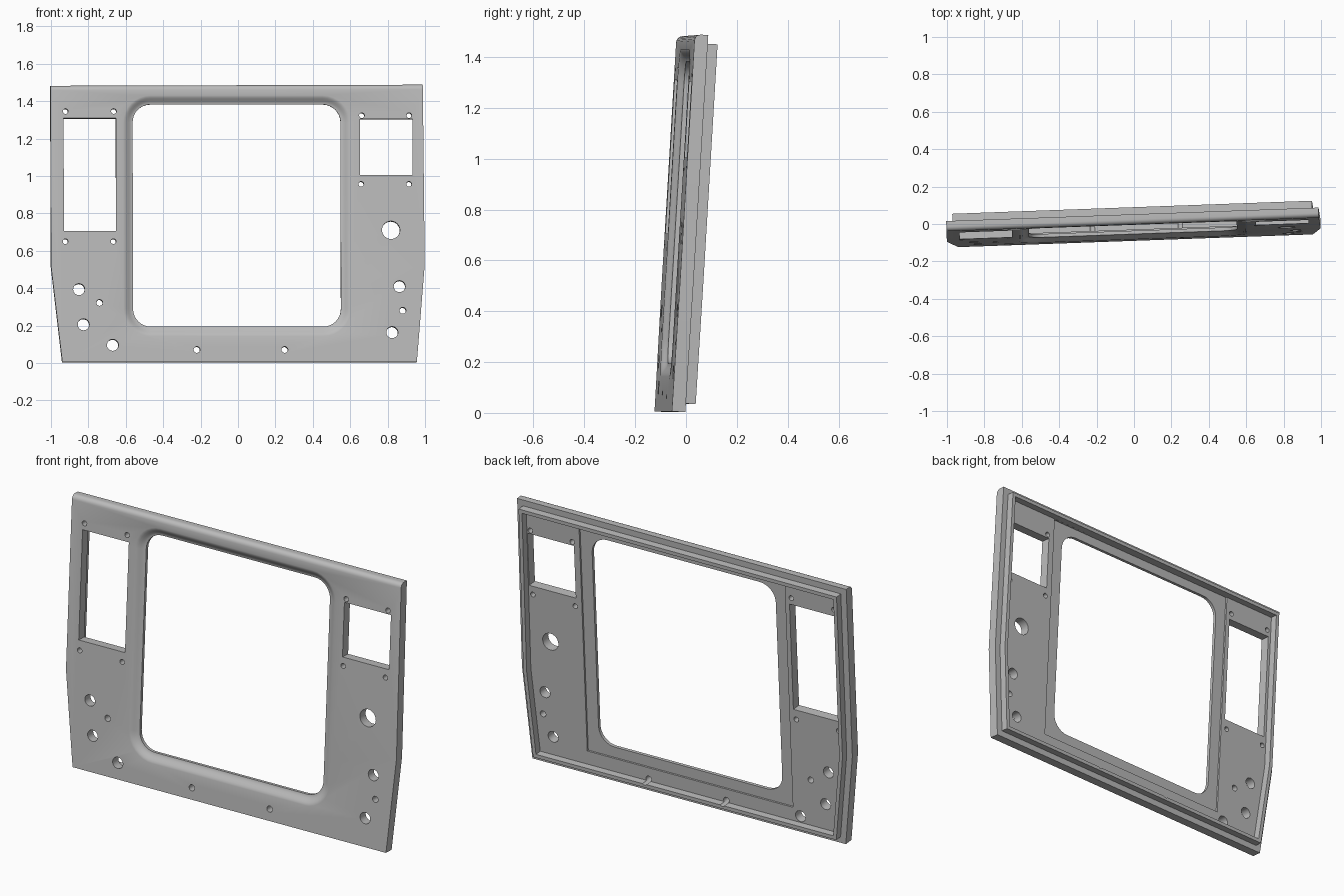
import bpy, bmesh, math
from mathutils import Matrix

if "Cube" in bpy.data.objects:
    bpy.data.objects.remove(bpy.data.objects["Cube"], do_unlink=True)

THICK = 0.053   # panel depth
FLANGE = 0.093  # depth at the back of the rear flange
OUTLINE = [(-0.94, 0), (0.957, 0), (1, 0.52), (0.992, 1.486), (-1, 1.48), (-1, 0.52)]

paint = bpy.data.materials.new("grey_metal")
paint.use_nodes = True
grey = (0.5, 0.5, 0.5, 1)
paint.diffuse_color = grey
paint.node_tree.nodes["Principled BSDF"].inputs["Base Color"].default_value = grey


def loft(bm, sections):
    """Closed solid through (depth, outline) sections; outlines are x, z loops."""
    rings = [[bm.verts.new((x, d, z)) for x, z in loop] for d, loop in sections]
    n = len(rings[0])
    for a, b in zip(rings, rings[1:]):
        for i in range(n):
            j = (i + 1) % n
            bm.faces.new((a[i], a[j], b[j], b[i]))
    bm.faces.new(rings[0][::-1])
    bm.faces.new(rings[-1])


def prism(bm, loop, d0, d1):
    loft(bm, [(d0, loop), (d1, loop)])


def box(x0, x1, z0, z1):
    return [(x0, z0), (x1, z0), (x1, z1), (x0, z1)]


def circle(x, z, r, n=24):
    return [(x + r * math.cos(math.tau * i / n), z + r * math.sin(math.tau * i / n))
            for i in range(n)]


def rounded(x0, x1, z0, z1, r, steps=8):
    loop = []
    corners = [(x1 - r, z1 - r), (x0 + r, z1 - r), (x0 + r, z0 + r), (x1 - r, z0 + r)]
    for k, (cx, cz) in enumerate(corners):
        for i in range(steps + 1):
            a = math.pi / 2 * (k + i / steps)
            loop.append((cx + r * math.cos(a), cz + r * math.sin(a)))
    return loop


def inset(loop, amount):
    """Offset a counter-clockwise outline inwards."""
    out = []
    n = len(loop)
    for i in range(n):
        (ax, az), (bx, bz), (cx, cz) = loop[i - 1], loop[i], loop[(i + 1) % n]
        l1, l2 = math.hypot(bx - ax, bz - az), math.hypot(cx - bx, cz - bz)
        n1 = (-(bz - az) / l1, (bx - ax) / l1)
        n2 = (-(cz - bz) / l2, (cx - bx) / l2)
        k = amount / (1 + n1[0] * n2[0] + n1[1] * n2[1])
        out.append((bx + k * (n1[0] + n2[0]), bz + k * (n1[1] + n2[1])))
    return out


def make(name, bm, helper=False):
    bmesh.ops.recalc_face_normals(bm, faces=bm.faces[:])
    mesh = bpy.data.meshes.new(name)
    bm.to_mesh(mesh)
    bm.free()
    mesh.materials.append(paint)
    ob = bpy.data.objects.new(name, mesh)
    bpy.context.collection.objects.link(ob)
    ob.hide_render = helper
    return ob


def cut(ob, cutter):
    mod = ob.modifiers.new("cut", 'BOOLEAN')
    mod.operation = 'DIFFERENCE'
    mod.solver = 'EXACT'
    mod.object = cutter


# Main panel with a softened top front edge
bm = bmesh.new()
prism(bm, OUTLINE, 0, THICK)
top_edge = [e for e in bm.edges if all(v.co.y < 0.001 and v.co.z > 1.4 for v in e.verts)]
bmesh.ops.bevel(bm, geom=top_edge, offset=0.025, segments=5, profile=0.5, affect='EDGES')
panel = make("door_panel", bm)

# Narrow flange standing on the back, set in from the outline
bm = bmesh.new()
prism(bm, inset(OUTLINE, 0.034), THICK - 0.005, FLANGE)
flange = make("rear_flange", bm)
bm = bmesh.new()
prism(bm, inset(OUTLINE, 0.054), 0, 0.2)
flange_core = make("flange_core_cutter", bm, True)

# Window opening with a dished front rim
bm = bmesh.new()
profile = [(-0.01, 0.06), (0, 0.052), (0.002, 0.044), (0.006, 0.036), (0.013, 0.026),
           (0.02, 0.016), (0.024, 0.007), (0.025, 0), (0.2, 0)]
loft(bm, [(d, rounded(-0.56 - o, 0.552 + o, 0.19 - o, 1.38 + o * 0.9, 0.095 + o))
          for d, o in profile])
window = make("window_cutter", bm, True)

# Shallow pocket behind the window
bm = bmesh.new()
prism(bm, box(-0.625, 0.62, 0.13, 1.43), THICK - 0.01, 0.2)
pocket = make("pocket_cutter", bm, True)

# Rectangular cut-outs, screw holes and round ports
bm = bmesh.new()
loops = [box(-0.93, -0.65, 0.7, 1.305), box(0.655, 0.937, 1.0, 1.3)]
screws = [(-0.92, 1.342), (-0.662, 1.342), (-0.922, 0.645), (-0.665, 0.645),
          (0.665, 1.32), (0.918, 1.32), (0.661, 0.952), (0.917, 0.952)]
pins = [(-0.74, 0.317), (0.882, 0.275), (-0.22, 0.065), (0.25, 0.065)]
ports = [(-0.85, 0.388), (-0.826, 0.2), (-0.67, 0.09), (0.865, 0.404), (0.825, 0.158)]
for points, radius in ((screws, 0.014), (pins, 0.017), (ports, 0.031), ([(0.82, 0.706)], 0.048)):
    loops += [circle(x, z, radius) for x, z in points]
for loop in loops:
    prism(bm, loop, -0.1, 0.2)
holes = make("hole_cutter", bm, True)

for cutter in (window, pocket, holes):
    cut(panel, cutter)
for cutter in (flange_core, holes):
    cut(flange, cutter)

# Bake the cuts, then lean and turn the finished panel
pose = (Matrix.Translation((0, -0.09, 0.006)) @ Matrix.Rotation(0.036, 4, 'Z')
        @ Matrix.Rotation(-0.06, 4, 'X'))
depsgraph = bpy.context.evaluated_depsgraph_get()
baked = [bpy.data.meshes.new_from_object(ob.evaluated_get(depsgraph)) for ob in (panel, flange)]
for ob, mesh in zip((panel, flange), baked):
    ob.modifiers.clear()
    ob.data = mesh
    mesh.transform(pose)
for helper in (flange_core, window, pocket, holes):
    bpy.data.objects.remove(helper, do_unlink=True)

bpy.ops.object.select_all(action='DESELECT')
for ob in (panel, flange):
    ob.select_set(True)
bpy.context.view_layer.objects.active = panel
bpy.ops.object.shade_smooth_by_angle(angle=math.radians(32))
